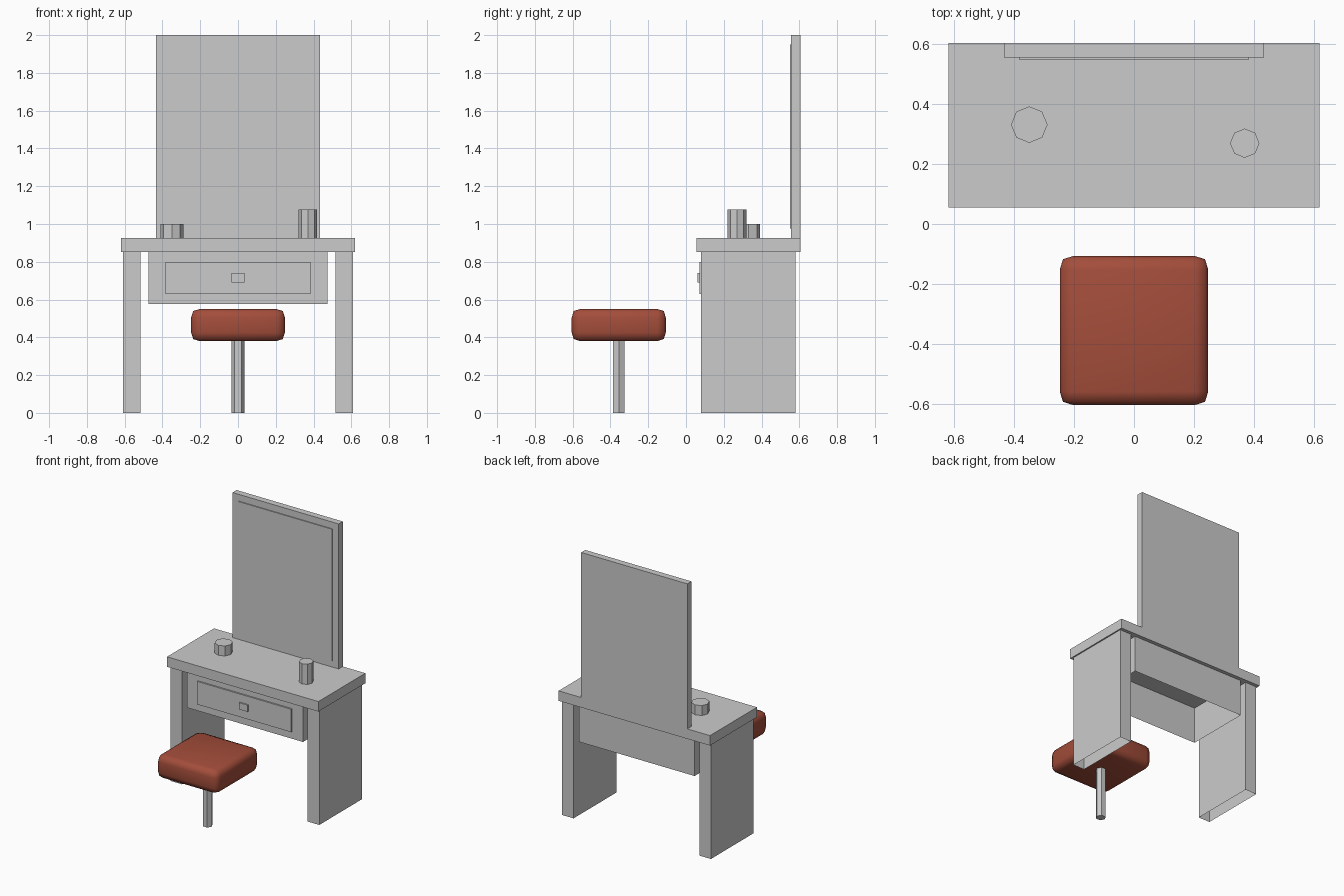
import bpy, bmesh
from math import pi
from mathutils import Matrix

if "Cube" in bpy.data.objects:
    bpy.data.objects.remove(bpy.data.objects["Cube"])


def finish(bm, name):
    mesh = bpy.data.meshes.new(name)
    bm.to_mesh(mesh)
    bm.free()
    ob = bpy.data.objects.new(name, mesh)
    bpy.context.collection.objects.link(ob)
    return ob


def box(name, x, y, z, open_bottom=False):
    """Box from (min, max) ranges, optionally without its underside."""
    bm = bmesh.new()
    size = [r[1] - r[0] for r in (x, y, z)]
    mid = [(r[0] + r[1]) / 2 for r in (x, y, z)]
    bmesh.ops.create_cube(bm, size=1, matrix=Matrix.Translation(mid) @ Matrix.Diagonal((*size, 1)))
    if open_bottom:
        bm.normal_update()
        under = [f for f in bm.faces if f.normal.z < -0.9]
        bmesh.ops.delete(bm, geom=under, context='FACES')
    return finish(bm, name)


def prism(name, x, y, z, radius, sides):
    """Upright prism with a corner pointing along x."""
    bm = bmesh.new()
    place = Matrix.Translation((x, y, (z[0] + z[1]) / 2)) @ Matrix.Rotation(pi / 2, 4, 'Z')
    bmesh.ops.create_cone(bm, cap_ends=True, segments=sides, radius1=radius,
                          radius2=radius, depth=z[1] - z[0], matrix=place)
    return finish(bm, name)


# Table: top, hollow side legs, hollow drawer case
box("table_top", (-0.62, 0.62), (0.055, 0.605), (0.852, 0.926))
for side, x in (("left", (-0.61, -0.515)), ("right", (0.515, 0.61))):
    box(side + "_leg", x, (0.08, 0.58), (0, 0.852), open_bottom=True)
box("drawer_case", (-0.474, 0.474), (0.083, 0.577), (0.577, 0.852), open_bottom=True)
box("drawer_front", (-0.385, 0.385), (0.072, 0.083), (0.63, 0.80))
box("drawer_knob", (-0.035, 0.035), (0.062, 0.072), (0.69, 0.74))

# Mirror
box("mirror_frame", (-0.435, 0.435), (0.557, 0.605), (0.926, 2.0))
box("mirror_glass", (-0.385, 0.385), (0.55, 0.557), (0.975, 1.95))

# Containers on the table
prism("powder_jar", -0.35, 0.332, (0.926, 1.0), 0.061, 8)
prism("bottle", 0.37, 0.27, (0.926, 1.076), 0.049, 8)

# Stool: hexagonal post and rounded cushion
prism("stool_post", 0, -0.355, (0, 0.39), 0.035, 6)
seat = box("stool_seat", (-0.248, 0.248), (-0.605, -0.107), (0.38, 0.55))
bevel = seat.modifiers.new("rounding", 'BEVEL')
bevel.width = 0.045
bevel.segments = 2
bevel.profile = 0.58
for p in seat.data.polygons:
    p.use_smooth = True
fabric = bpy.data.materials.new("red_fabric")
fabric.diffuse_color = (0.37, 0.075, 0.043, 1)
fabric.use_nodes = True
fabric.node_tree.nodes["Principled BSDF"].inputs["Base Color"].default_value = fabric.diffuse_color
seat.data.materials.append(fabric)
